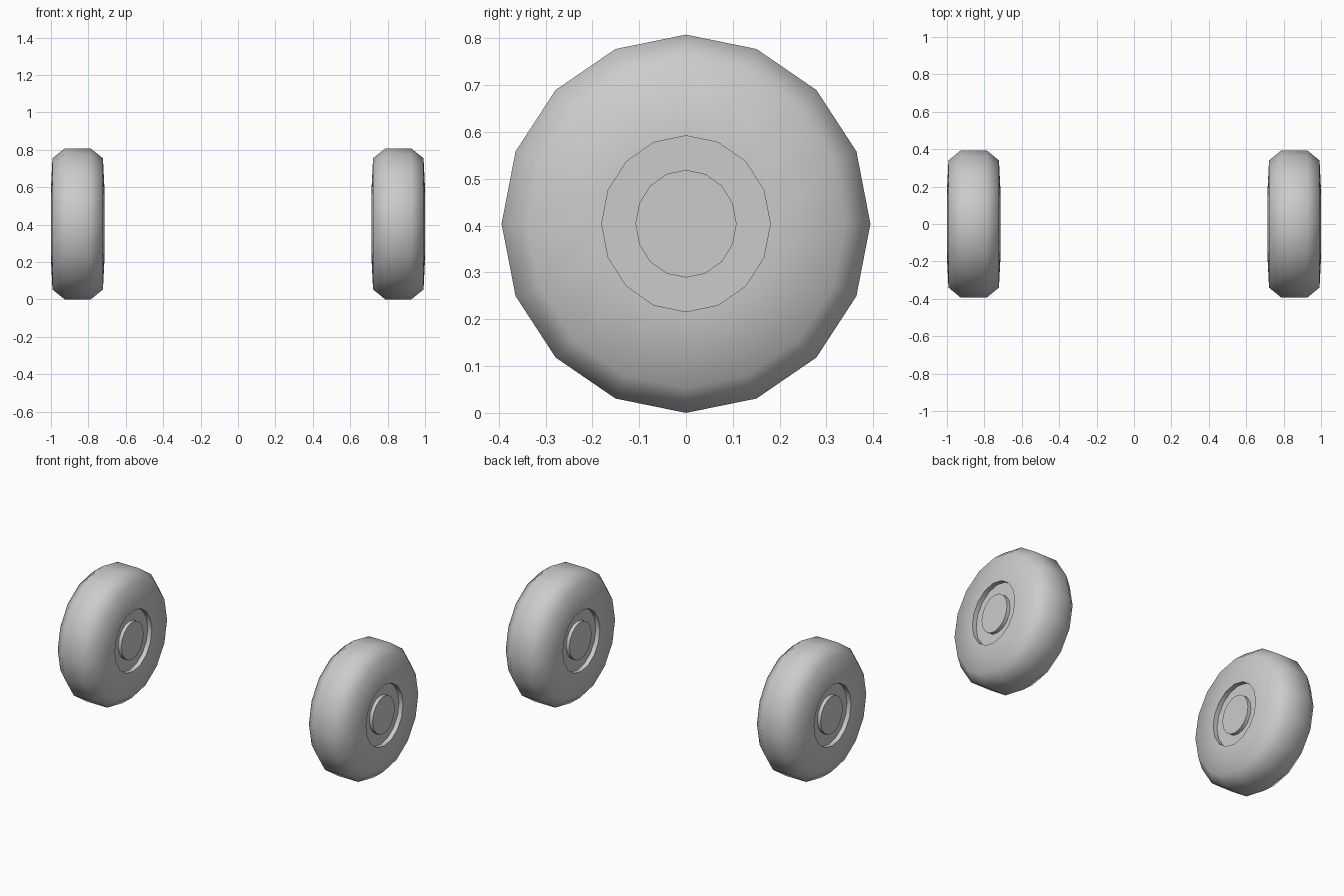
import bpy, bmesh, math

if "Cube" in bpy.data.objects:
    bpy.data.objects.remove(bpy.data.objects["Cube"])

SIDES = 16
CENTRE_Z = 0.404
WHEEL_X = 0.857


def lathe(name, rings, x, cap_end=False):
    """Sweep rings of (x offset, y radius, z radius) around the x axis."""
    bm = bmesh.new()
    loops = []
    for off, ry, rz in rings:
        loops.append([bm.verts.new((off, ry * math.sin(2 * math.pi * k / SIDES),
                                    rz * math.cos(2 * math.pi * k / SIDES)))
                      for k in range(SIDES)])
    for a, b in zip(loops, loops[1:]):
        for k in range(SIDES):
            n = (k + 1) % SIDES
            bm.faces.new((a[k], b[k], b[n], a[n]))
    if cap_end:
        bm.faces.new(loops[-1])
    bmesh.ops.recalc_face_normals(bm, faces=bm.faces)
    mesh = bpy.data.meshes.new(name)
    bm.to_mesh(mesh)
    bm.free()
    obj = bpy.data.objects.new(name, mesh)
    bpy.context.collection.objects.link(obj)
    obj.location = (x, 0, CENTRE_Z)
    # Smooth tyre shoulders, crisp recess and hub edges
    bpy.ops.object.select_all(action='DESELECT')
    obj.select_set(True)
    bpy.context.view_layer.objects.active = obj
    bpy.ops.object.shade_smooth_by_angle(angle=math.radians(62))
    return obj


# Half of the tyre profile: recess floor, recess wall, sidewall, shoulder, tread
FLOOR = 0.115
half = [(FLOOR, 0.108, 0.115), (FLOOR, 0.18, 0.188), (0.143, 0.18, 0.188),
        (0.135, 0.34, 0.351), (0.069, 0.394, 0.404)]
profile = [(-o, ry, rz) for o, ry, rz in half] + half[::-1]

for side, sx in (("left", -1), ("right", 1)):
    x = sx * WHEEL_X
    lathe(f"{side}_tyre", profile, x)
    # Raised hub disc inside the recess on both faces of the wheel
    for face, s in (("outer", sx), ("inner", -sx)):
        lathe(f"{side}_{face}_hub",
              [(s * FLOOR, 0.108, 0.115), (s * 0.137, 0.108, 0.115)], x, cap_end=True)
